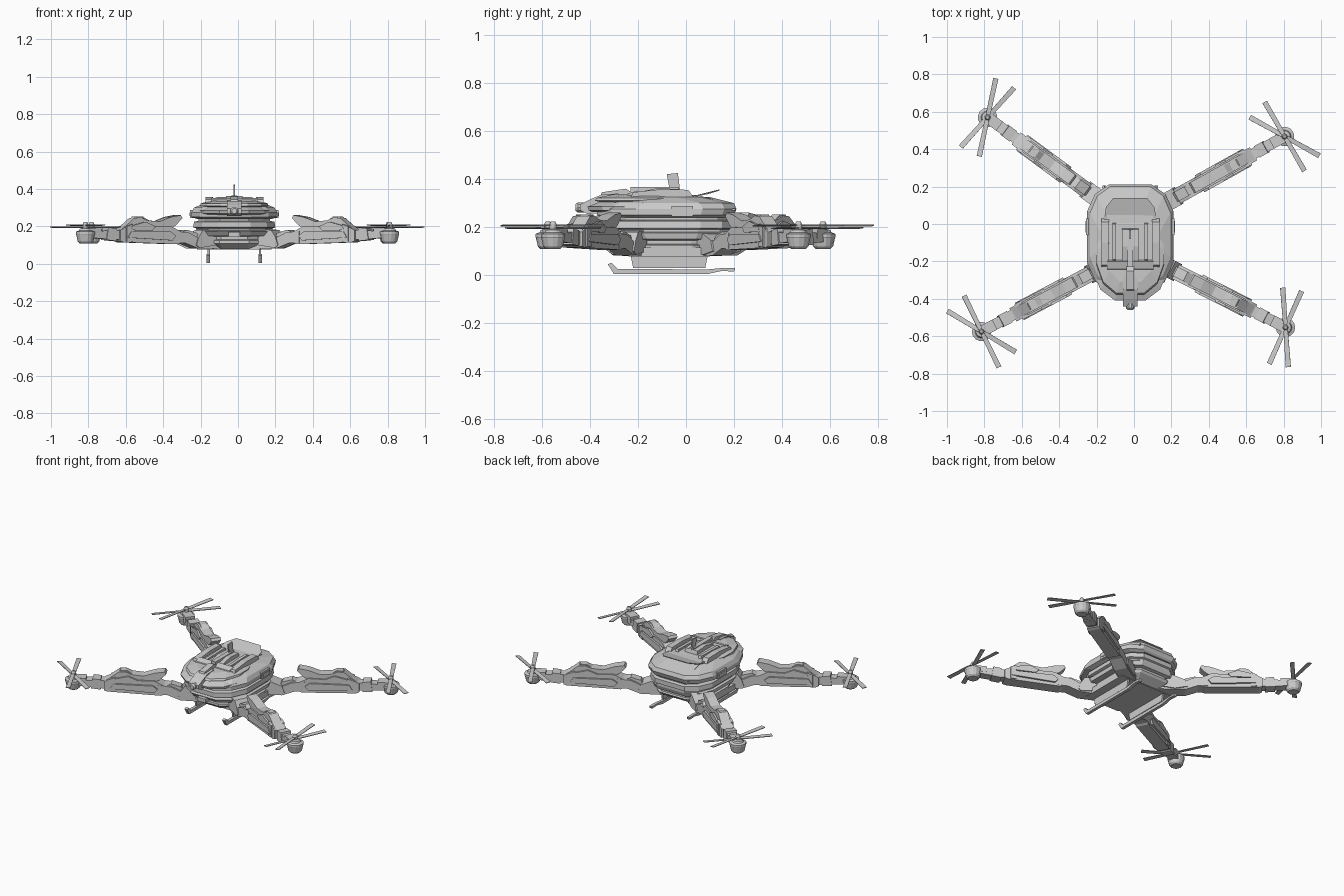
import bpy, bmesh, math
from mathutils import Matrix, Vector

CX = -0.02  # fuselage centre line


def make(name, bm, mat=Matrix()):
    bmesh.ops.recalc_face_normals(bm, faces=bm.faces)
    me = bpy.data.meshes.new(name)
    bm.to_mesh(me)
    bm.free()
    ob = bpy.data.objects.new(name, me)
    ob.matrix_world = mat
    bpy.context.collection.objects.link(ob)
    return ob


def loft(name, rings, mat=Matrix()):
    """Skin a stack of equal-length point rings and cap the ends."""
    bm = bmesh.new()
    vs = [[bm.verts.new(p) for p in r] for r in rings]
    n = len(vs[0])
    for a, b in zip(vs, vs[1:]):
        for i in range(n):
            bm.faces.new((a[i], a[(i + 1) % n], b[(i + 1) % n], b[i]))
    bm.faces.new(vs[0])
    bm.faces.new(vs[-1])
    return make(name, bm, mat)


def prism(name, pts, w, mat=Matrix(), off=0):
    """Side profile in (x, z), extruded to width w along y."""
    return loft(name, [[(x, off + s * w / 2, z) for x, z in pts] for s in (-1, 1)], mat)


def box(name, x0, x1, y0, y1, z0, z1, mat=Matrix()):
    return prism(name, [(x0, z0), (x1, z0), (x1, z1), (x0, z1)], y1 - y0, mat, (y0 + y1) / 2)


def lathe(name, prof, mat=Matrix(), n=14):
    return loft(name, [[(r * math.cos(2 * math.pi * i / n), r * math.sin(2 * math.pi * i / n), z)
                        for i in range(n)] for r, z in prof], mat)


def outline(z, hw, yf, yr):
    half = [(.4, yf), (.8, yf + .06), (1, yf + .16), (1, yr - .14), (.82, yr - .05), (.5, yr)]
    pts = [(k * hw, y, z) for k, y in half]
    return pts + [(-x, y, z) for x, y, z in reversed(pts)]


C = Matrix.Translation((CX, 0, 0))
# side-profile frame: local x -> world y, local y -> world -x
S = C @ Matrix.Rotation(math.pi / 2, 4, 'Z')

# layered fuselage shells
loft("lower_hull", [outline(*r) for r in [
    (.08, .16, -.25, .11), (.11, .20, -.29, .16), (.125, .20, -.29, .17), (.13, .18, -.27, .16),
    (.145, .18, -.27, .16), (.15, .215, -.32, .18), (.175, .22, -.34, .19), (.18, .205, -.32, .19),
    (.19, .205, -.32, .19), (.195, .22, -.35, .20), (.225, .215, -.35, .20), (.23, .19, -.31, .18),
    (.25, .19, -.31, .18)]], C)
loft("upper_hull", [outline(*r) for r in [
    (.24, .20, -.33, .19), (.25, .23, -.37, .20), (.275, .23, -.37, .21), (.30, .215, -.34, .20),
    (.325, .16, -.29, .10)]], C)
# front armour collars
loft("front_collar_low", [outline(*r) for r in [
    (.262, .17, -.39, -.05), (.27, .20, -.405, -.05), (.285, .20, -.41, -.05), (.305, .16, -.36, -.08)]], C)
loft("front_collar_high", [outline(*r) for r in [
    (.30, .17, -.34, .02), (.31, .18, -.38, .02), (.322, .18, -.37, .02), (.335, .14, -.31, 0)]], C)

# cockpit deck, U frame and centre block
box("cockpit_deck", -.14, .14, -.23, .03, .315, .333, C)
for s in (-1, 1):
    prism("cockpit_rail", [(-.23, .325), (-.22, .345), (-.10, .358), (.01, .355), (.03, .325)], .04, S, s * .135)
    prism("cockpit_inner_rail", [(-.20, .325), (-.19, .345), (.0, .35), (.01, .325)], .02, S, s * .085)
    box("side_vent", .2, .236, -.06, .03, .245, .287, C @ Matrix.Scale(s, 4, (1, 0, 0)))
    box("side_vent_slot", .2, .24, -.045, .015, .257, .275, C @ Matrix.Scale(s, 4, (1, 0, 0)))
    box("rear_pin", s * .138 - .003, s * .138 + .003, .08, .205, .27, .277, C)
prism("cockpit_front_bar", [(-.25, .32), (-.24, .34), (-.20, .352), (-.19, .325)], .25, S)
prism("centre_block", [(-.21, .325), (-.20, .345), (-.12, .362), (-.03, .358), (-.02, .325)], .09, S)
box("centre_spine", -.015, .015, -.23, -.03, .34, .366, C)

# rear deck and raised spoiler
prism("rear_deck", [(-.05, .30), (-.05, .335), (.05, .333), (.15, .305), (.19, .285)], .25, S)
loft("rear_spoiler", [[(-.14, .02, z), (.14, .02, z), (.13, .09, z + .015), (.09, .14, z + .03),
                       (-.09, .14, z + .03), (-.13, .09, z + .015)] for z in (.322, .327)], C)

# antenna fin
prism("antenna_fin", [(-.068, .355), (-.025, .355), (-.034, .425), (-.08, .42)], .008, S)

# nose sensor
prism("nose_housing", [(-.30, .26), (-.41, .255), (-.44, .27), (-.44, .295), (-.40, .315), (-.35, .335), (-.28, .34)],
      .075, S)
lathe("nose_lens", [(.022, 0), (.022, .03), (.014, .04)],
      Matrix.Translation((CX, -.42, .282)) @ Matrix.Rotation(math.pi / 2, 4, 'X'), 10)
prism("nose_ridge", [(-.36, .32), (-.35, .345), (-.25, .36), (-.22, .34)], .04, S)
box("chin_sensor", -.03, .03, -.36, -.30, .145, .17, C)

# belly plate and landing skids
loft("belly_plate", [[(x * .2, -.07 + y * .17, z) for x, y in
                      [(-1, -1), (1, -1), (1, 1), (-1, 1)]] for z in (.078, .115)], C)
for s in (-1, 1):
    prism("skid_strut", [(-.22, .03), (.08, .03), (.09, .08), (-.23, .08)], .012, S, s * .137)
    prism("skid", [(-.30, .005), (.09, .005), (.15, .018), (.20, .015), (.205, .03), (.15, .03), (.09, .024),
                   (-.285, .026), (-.31, .052), (-.325, .045)], .02, S, s * .139)

# four arms: motor position, root position, directions of the two blades
ARMS = [("rear_left", (-.783, .57), (-.185, .13), (78, 48)),
        ("rear_right", (.805, .468), (.152, .104), (120, 151)),
        ("front_right", (.81, -.553), (.20, -.243), (94, 66)),
        ("front_left", (-.815, -.575), (-.21, -.254), (116, 149))]
for name, m, r, angles in ARMS:
    d = Vector(r) - Vector(m)
    L = d.length
    M = Matrix.Translation((m[0], m[1], 0)) @ Matrix.Rotation(math.atan2(d.y, d.x), 4, 'Z')
    # tapered boom and collars
    prism(name + "_boom", [(.02, .14), (.08, .135), (.25, .125), (.25, .182), (.13, .18), (.02, .17)], .058, M)
    prism(name + "_boom_clamp", [(.11, .128), (.17, .122), (.17, .188), (.12, .192)], .068, M)
    # main beam with side rails
    prism(name + "_beam", [(.19, .122), (.21, .115), (.54, .105), (.57, .12), (.56, .17), (.50, .20),
                           (.22, .195), (.19, .18)], .08, M)
    for s in (-1, 1):
        prism(name + "_side_rail", [(.23, .14), (.50, .125), (.52, .15), (.49, .172), (.25, .172)], .014, M, s * .045)
        prism(name + "_side_cap", [(.25, .18), (.38, .178), (.40, .2), (.34, .225), (.26, .205)], .012, M, s * .042)
    # upper cover
    prism(name + "_cover", [(.20, .185), (.23, .205), (.28, .245), (.32, .248), (.36, .232), (.43, .226),
                            (.50, .25), (.56, .26), (.57, .245), (.53, .205), (.48, .18)], .062, M)
    prism(name + "_cover_ridge", [(.26, .22), (.29, .252), (.33, .252), (.37, .225)], .04, M)
    prism(name + "_cover_band", [(.225, .12), (.26, .118), (.26, .212), (.225, .2)], .094, M)
    # elbow and root under the hull
    prism(name + "_elbow", [(.52, .112), (.58, .112), (.66, .082), (L + .12, .08), (L + .12, .125),
                            (.68, .13), (.60, .168), (.52, .175)], .085, M)
    prism(name + "_elbow_cap", [(.55, .16), (.60, .182), (.66, .165), (.69, .12), (.57, .13)], .055, M)
    prism(name + "_shoulder", [(.645, .10), (L - .02, .085), (L + .08, .10), (L + .08, .19), (L, .18), (.66, .145)],
          .10, M)
    # motor and twin two-blade propeller
    lathe(name + "_motor", [(.032, .11), (.042, .12), (.05, .155), (.052, .158), (.052, .172), (.035, .178),
                            (.03, .188), (.015, .192), (.015, .212), (.009, .224)], M)
    box(name + "_motor_mount", .0, .08, -.03, .03, .152, .19, M)
    for a, z in zip(angles, (.207, .196)):
        P = Matrix.Translation((m[0], m[1], z)) @ Matrix.Rotation(math.radians(a), 4, 'Z')
        for k in (0, math.pi):
            B = P @ Matrix.Rotation(k, 4, 'Z') @ Matrix.Rotation(.12, 4, 'X')
            loft(name + "_blade", [[(.0, -.008, z0), (.03, -.012, z0), (.213, -.014, z0), (.213, .014, z0),
                                    (.03, .012, z0), (.0, .008, z0)] for z0 in (-.002, .002)], B)
